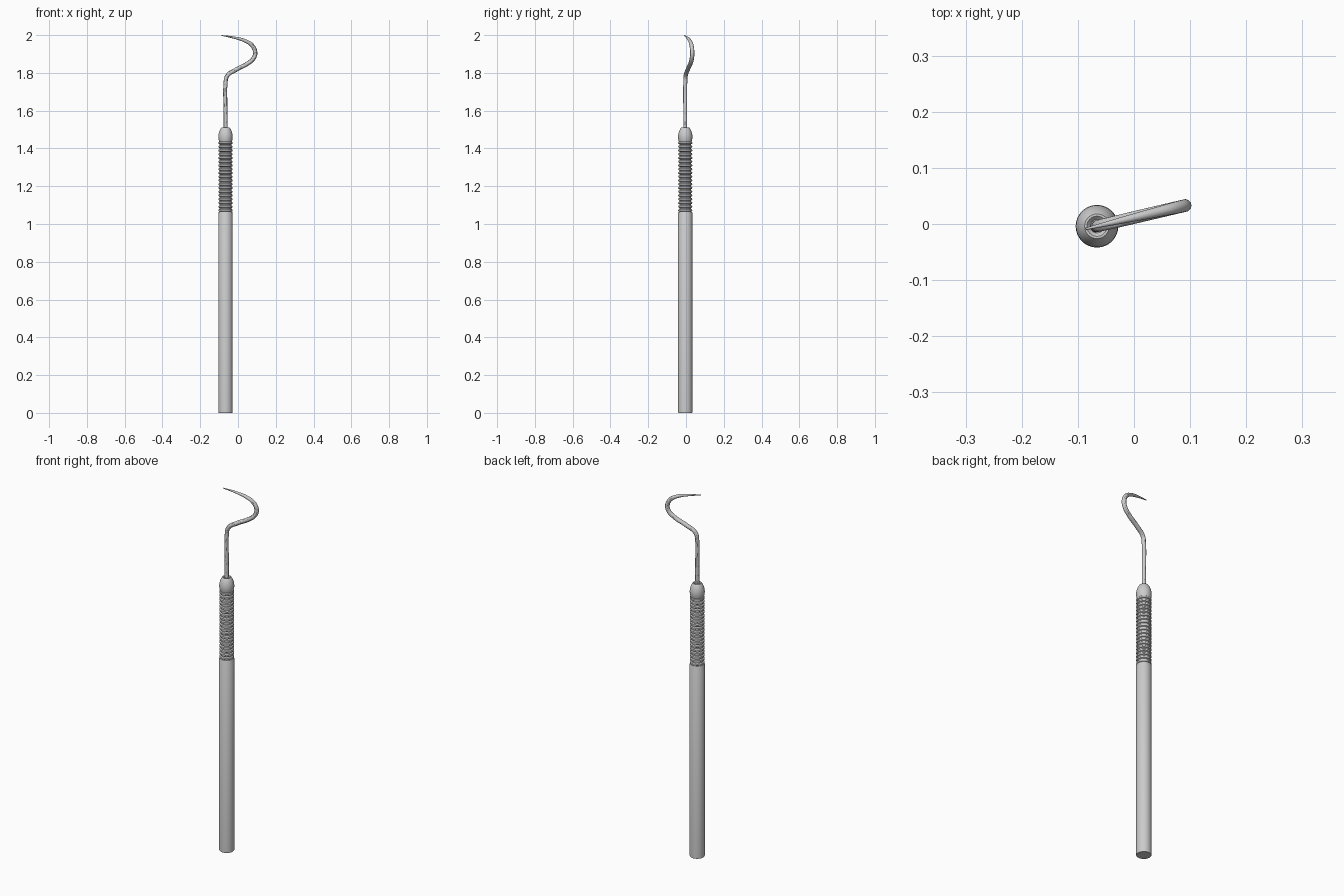
import bpy, bmesh, math

if "Cube" in bpy.data.objects:
    bpy.data.objects.remove(bpy.data.objects["Cube"])

CX, CY = -0.066, -0.004   # handle axis
SIDES = 32


def lathe(name, profile):
    """Revolve (radius, z) points round the handle axis, capped at both ends."""
    bm = bmesh.new()
    rings = []
    for r, z in profile:
        rings.append([bm.verts.new((r * math.cos(2 * math.pi * i / SIDES),
                                    r * math.sin(2 * math.pi * i / SIDES), z))
                      for i in range(SIDES)])
    for a, b in zip(rings, rings[1:]):
        for i in range(SIDES):
            j = (i + 1) % SIDES
            bm.faces.new((a[i], a[j], b[j], b[i]))
    bm.faces.new(rings[0][::-1])
    bm.faces.new(rings[-1])
    mesh = bpy.data.meshes.new(name)
    bm.to_mesh(mesh)
    bm.free()
    return finish(bpy.data.objects.new(name, mesh), (CX, CY, 0))


def finish(obj, location=(0, 0, 0)):
    obj.location = location
    bpy.context.collection.objects.link(obj)
    bpy.ops.object.select_all(action='DESELECT')
    bpy.context.view_layer.objects.active = obj
    obj.select_set(True)
    if obj.type == 'CURVE':
        bpy.ops.object.convert(target='MESH')
        obj = bpy.context.object
    bpy.ops.object.shade_smooth_by_angle(angle=math.radians(30))
    return obj


# Plain handle
lathe("handle", [(0.036, 0), (0.038, 0.003), (0.038, 1.06), (0.036, 1.064), (0.031, 1.064)])

# Ridged grip
grip = []
count, z0, z1 = 19, 1.06, 1.437
step = (z1 - z0) / count
for k in range(count):
    z = z0 + k * step
    grip += [(0.031, z), (0.0315, z + step * 0.25), (0.0365, z + step * 0.4),
             (0.0375, z + step * 0.6), (0.0365, z + step * 0.8)]
grip.append((0.031, z1))
lathe("ridged_grip", grip)

# Domed collar
lathe("collar", [(0.030, 1.432), (0.034, 1.436), (0.037, 1.448), (0.038, 1.461), (0.037, 1.475),
                 (0.033, 1.490), (0.027, 1.503), (0.022, 1.510), (0.018, 1.510), (0.012, 1.504)])

# Shaft and hook: (x, z, radius) path lying in a slightly turned vertical plane
path = [(CX, 1.49, 0.0105), (CX, 1.62, 0.0105), (CX, 1.74, 0.0105), (-0.057, 1.784, 0.011),
        (-0.010, 1.817, 0.0115), (0.050, 1.849, 0.0115), (0.082, 1.877, 0.0115),
        (0.091, 1.908, 0.0115), (0.075, 1.945, 0.011), (0.034, 1.971, 0.009),
        (-0.022, 1.987, 0.006), (-0.086, 1.998, 0.002)]
curve = bpy.data.curves.new("hook", 'CURVE')
curve.dimensions = '3D'
curve.bevel_depth = 1.0
curve.bevel_resolution = 4
curve.use_fill_caps = True
curve.resolution_u = 8
spline = curve.splines.new('BEZIER')
spline.bezier_points.add(len(path) - 1)
for p, (x, z, r) in zip(spline.bezier_points, path):
    p.co = (x, CY + (x - CX) * 0.235, z)
    p.radius = r
    p.handle_left_type = p.handle_right_type = 'AUTO'
finish(bpy.data.objects.new("hook", curve))
